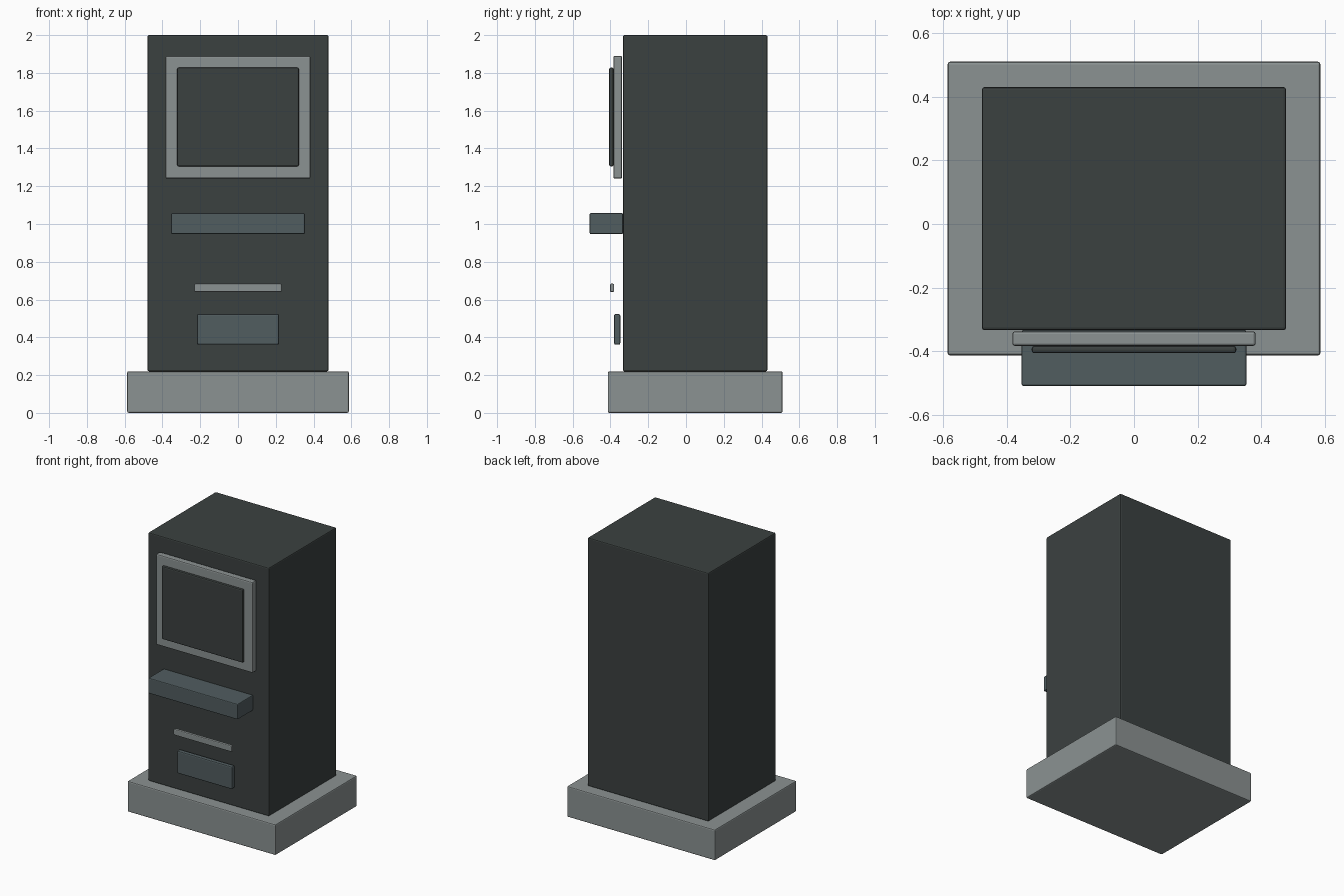
import bpy, bmesh
from mathutils import Vector

if "Cube" in bpy.data.objects:
    bpy.data.objects.remove(bpy.data.objects["Cube"])


def material(name, srgb):
    m = bpy.data.materials.new(name)
    lin = [((c / 255 + 0.055) / 1.055) ** 2.4 for c in srgb]
    m.diffuse_color = (*lin, 1)
    m.use_nodes = True
    m.node_tree.nodes["Principled BSDF"].inputs["Base Color"].default_value = m.diffuse_color
    return m


charcoal = material("charcoal", (59, 65, 64))
light_grey = material("light_grey", (139, 146, 146))
slate = material("slate_grey", (81, 93, 96))


def block(name, half_x, y, z, mat, bevel):
    """Softly bevelled box, symmetric about x = 0."""
    bm = bmesh.new()
    bmesh.ops.create_cube(bm, size=1)
    size = Vector((2 * half_x, y[1] - y[0], z[1] - z[0]))
    bmesh.ops.scale(bm, vec=size, verts=bm.verts)
    bmesh.ops.translate(bm, vec=(0, sum(y) / 2, sum(z) / 2), verts=bm.verts)
    me = bpy.data.meshes.new(name)
    bm.to_mesh(me)
    bm.free()
    me.materials.append(mat)
    ob = bpy.data.objects.new(name, me)
    bpy.context.collection.objects.link(ob)
    mod = ob.modifiers.new("soft_edges", "BEVEL")
    mod.width = bevel
    mod.segments = 2
    return ob


# Plinth and cabinet
block("plinth", 0.587, (-0.414, 0.511), (0, 0.22), light_grey, 0.008)
block("cabinet", 0.479, (-0.334, 0.431), (0.22, 2.0), charcoal, 0.008)

# Screen surround and screen
block("screen_frame", 0.383, (-0.384, -0.338), (1.24, 1.89), light_grey, 0.008)
block("screen", 0.322, (-0.407, -0.384), (1.305, 1.828), charcoal, 0.008)

# Keyboard shelf, card slot and cash tray
block("keyboard_shelf", 0.354, (-0.51, -0.334), (0.947, 1.058), slate, 0.006)
block("card_slot", 0.231, (-0.402, -0.38), (0.64, 0.684), light_grey, 0.006)
block("cash_tray", 0.218, (-0.381, -0.348), (0.361, 0.523), slate, 0.008)
